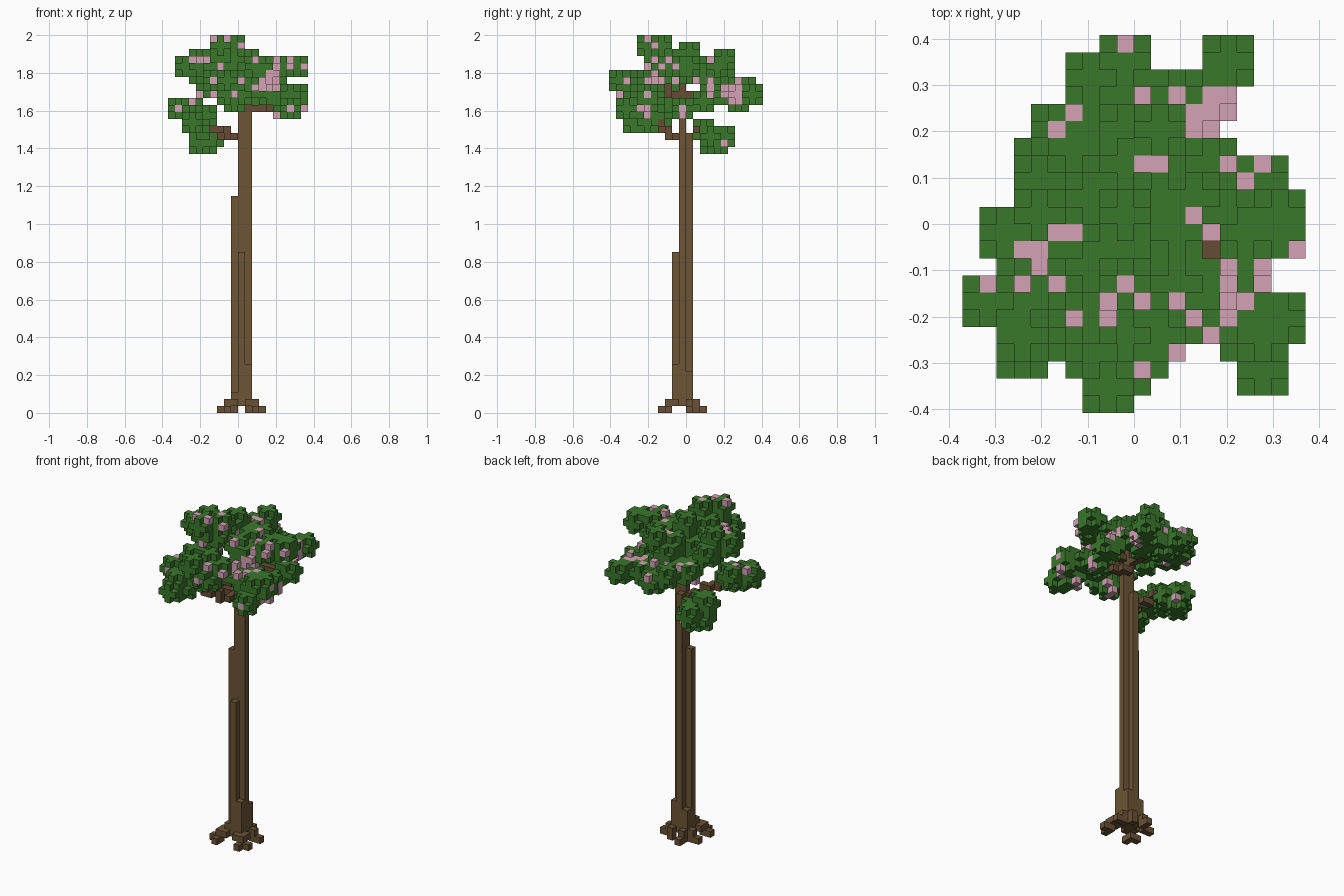
import bpy, bmesh, random
from mathutils import Vector

random.seed(4)
V = 2 / 54                      # block size
ORIGIN = Vector((10, 11, 0))    # grid cell corner at the world centre

if "Cube" in bpy.data.objects:
    bpy.data.objects.remove(bpy.data.objects["Cube"], do_unlink=True)


def material(name, rgb):
    m = bpy.data.materials.new(name)
    m.use_nodes = True
    m.diffuse_color = (*rgb, 1)
    m.node_tree.nodes["Principled BSDF"].inputs["Base Color"].default_value = (*rgb, 1)
    return m


bark = material("bark brown", (0.15, 0.091, 0.035))
root_brown = material("root brown", (0.142, 0.083, 0.035))
wood = material("branch brown", (0.13, 0.073, 0.033))
green = material("leaf green", (0.042, 0.185, 0.024))
pink = material("blossom pink", (0.66, 0.36, 0.46))


def block_object(name, cells, materials):
    """Outer faces of a set of grid cells; cells maps (i, j, k) to a material slot."""
    bm = bmesh.new()
    for cell, slot in cells.items():
        base = Vector(cell) - ORIGIN
        for axis in range(3):
            for side in (0, 1):
                near = list(cell)
                near[axis] += 2 * side - 1
                if tuple(near) in cells:
                    continue
                ring = []
                for a, b in ((0, 0), (1, 0), (1, 1), (0, 1)):
                    p = base.copy()
                    p[axis] += side
                    p[(axis + 1) % 3] += a
                    p[(axis + 2) % 3] += b
                    ring.append(bm.verts.new(p * V))
                face = bm.faces.new(ring if side else ring[::-1])
                face.material_index = slot
    bmesh.ops.remove_doubles(bm, verts=bm.verts, dist=V / 100)
    mesh = bpy.data.meshes.new(name)
    bm.to_mesh(mesh)
    bm.free()
    for m in materials:
        mesh.materials.append(m)
    obj = bpy.data.objects.new(name, mesh)
    bpy.context.collection.objects.link(obj)


# Trunk: upright columns (i, j, height), the short ones forming the flare
columns = [(10, 10, 45), (10, 11, 40), (11, 10, 43), (9, 10, 31), (10, 9, 23),
           (11, 9, 7), (11, 11, 6), (9, 11, 5), (9, 9, 3)]
trunk = {(i, j, k): 0 for i, j, top in columns for k in range(1, top)}
block_object("trunk", trunk, [bark])

# Roots: toes on the ground and knuckles one block up
toes = [(7, 8), (8, 8), (8, 7), (13, 8), (12, 8), (12, 7), (13, 11), (12, 11),
        (9, 13), (9, 12), (7, 11), (8, 11), (11, 12)]
knuckles = [(8, 9), (9, 8), (8, 8), (11, 8), (12, 8), (12, 9), (12, 11),
            (11, 12), (9, 12), (8, 11)]
roots = {(i, j, 0): 0 for i, j in toes}
roots.update({(i, j, 1): 0 for i, j in knuckles})
block_object("roots", roots, [root_brown])

# Branches: stepped lines from the trunk into the leaf clumps
branches = {}
for start, end in (((9, 10, 39), (5, 13, 40)), ((9, 9, 39), (5, 6, 41)),
                   ((11, 10, 43), (15, 9, 43)), ((10, 10, 45), (12, 6, 46)),
                   ((10, 11, 45), (10, 16, 46)), ((11, 11, 43), (15, 12, 44)),
                   ((10, 10, 45), (9, 9, 49))):
    a, b = Vector(start), Vector(end)
    steps = 2 * int((b - a).length)
    for s in range(steps + 1):
        branches[tuple(round(c) for c in a.lerp(b, s / steps))] = 0
block_object("branches", branches, [wood])

# Puff: three-block cube without its corners
PUFF = [(x, y, z) for x in (-1, 0, 1) for y in (-1, 0, 1) for z in (-1, 0, 1)
        if x * x + y * y + z * z < 3]
clumps = {}
leaf_cells = {}


def leaf_clump(name, centres):
    """Joined puffs; a few of their blocks are blossoms."""
    clumps[name] = {(i + x, j + y, k + z) for i, j, k in centres for x, y, z in PUFF}
    for cell in sorted(clumps[name] - set(leaf_cells)):
        leaf_cells[cell] = int(random.random() < 0.035)


def blossoms(axis, outermost, spots):
    """Turn the outermost leaf block along an axis into a blossom at each spot."""
    for spot in spots:
        line = [c for c in leaf_cells if c[:axis] + c[axis + 1:] == spot]
        if line:
            leaf_cells[outermost(line)] = 1


leaf_clump("low_back_leaves", [
    (4, 14, 38), (5, 16, 39), (4, 13, 40), (5, 13, 40), (6, 14, 39), (5, 15, 38)])

leaf_clump("right_side_leaves", [
    (1, 6, 43), (3, 3, 41), (3, 4, 42), (4, 5, 41), (3, 6, 42), (3, 8, 43),
    (5, 6, 42), (4, 7, 42)])

leaf_clump("left_side_leaves", [
    (18, 5, 45), (18, 5, 44), (17, 2, 43), (16, 4, 43), (17, 4, 45), (16, 6, 45),
    (14, 5, 45), (14, 7, 48), (16, 10, 43)])

leaf_clump("left_back_leaves", [(17, 13, 44), (16, 13, 44), (14, 14, 46), (13, 12, 48)])

leaf_clump("front_leaves", [
    (8, 1, 47), (9, 2, 46), (10, 3, 45), (8, 3, 45), (9, 4, 44), (6, 4, 47),
    (7, 3, 46), (11, 4, 46), (9, 4, 47), (13, 6, 46)])

leaf_clump("back_leaves", [
    (9, 20, 45), (7, 19, 46), (9, 18, 45), (7, 17, 46), (10, 17, 46), (12, 18, 45),
    (13, 17, 45), (14, 18, 45), (15, 20, 45), (12, 15, 45), (8, 15, 46),
    (6, 15, 46), (5, 16, 46), (10, 18, 44)])

leaf_clump("crown_leaves", [
    (2, 10, 49), (4, 9, 49), (4, 11, 50), (4, 12, 48), (4, 13, 48), (6, 10, 49),
    (6, 7, 49), (7, 8, 50), (7, 12, 48), (7, 5, 52), (7, 6, 50), (9, 7, 52),
    (9, 7, 50), (9, 9, 50), (9, 11, 51), (9, 12, 49), (12, 7, 49), (12, 10, 49),
    (11, 12, 49), (9, 14, 49), (11, 16, 50), (11, 15, 49), (9, 16, 48),
    (13, 12, 49), (15, 11, 48), (16, 8, 49), (18, 11, 49), (18, 10, 49),
    (16, 10, 49), (6, 9, 47)])

# Blossoms on the top, the front and the left side
blossoms(2, max, [
    (10, 18), (13, 16), (13, 17), (14, 18), (15, 18), (6, 17), (5, 16), (10, 14),
    (11, 14), (17, 14), (16, 13), (13, 11), (5, 10), (6, 10), (3, 9), (1, 7),
    (17, 8), (17, 7), (16, 6), (15, 6), (15, 5), (10, 6), (6, 5)])
blossoms(1, min, [
    (12, 46), (13, 46), (13, 47), (14, 46), (14, 47), (4, 45), (9, 45), (15, 49),
    (15, 50), (17, 49), (15, 42), (17, 43)])
blossoms(0, max, [
    (6, 52), (6, 50), (5, 49), (9, 49), (6, 47), (7, 47), (11, 45), (5, 45),
    (14, 45), (14, 46), (16, 45), (17, 45), (18, 45), (17, 46), (18, 47),
    (18, 44), (4, 43), (5, 43), (5, 42), (16, 38)])

for name, cells in clumps.items():
    block_object(name, {c: leaf_cells[c] for c in sorted(cells)}, [green, pink])
